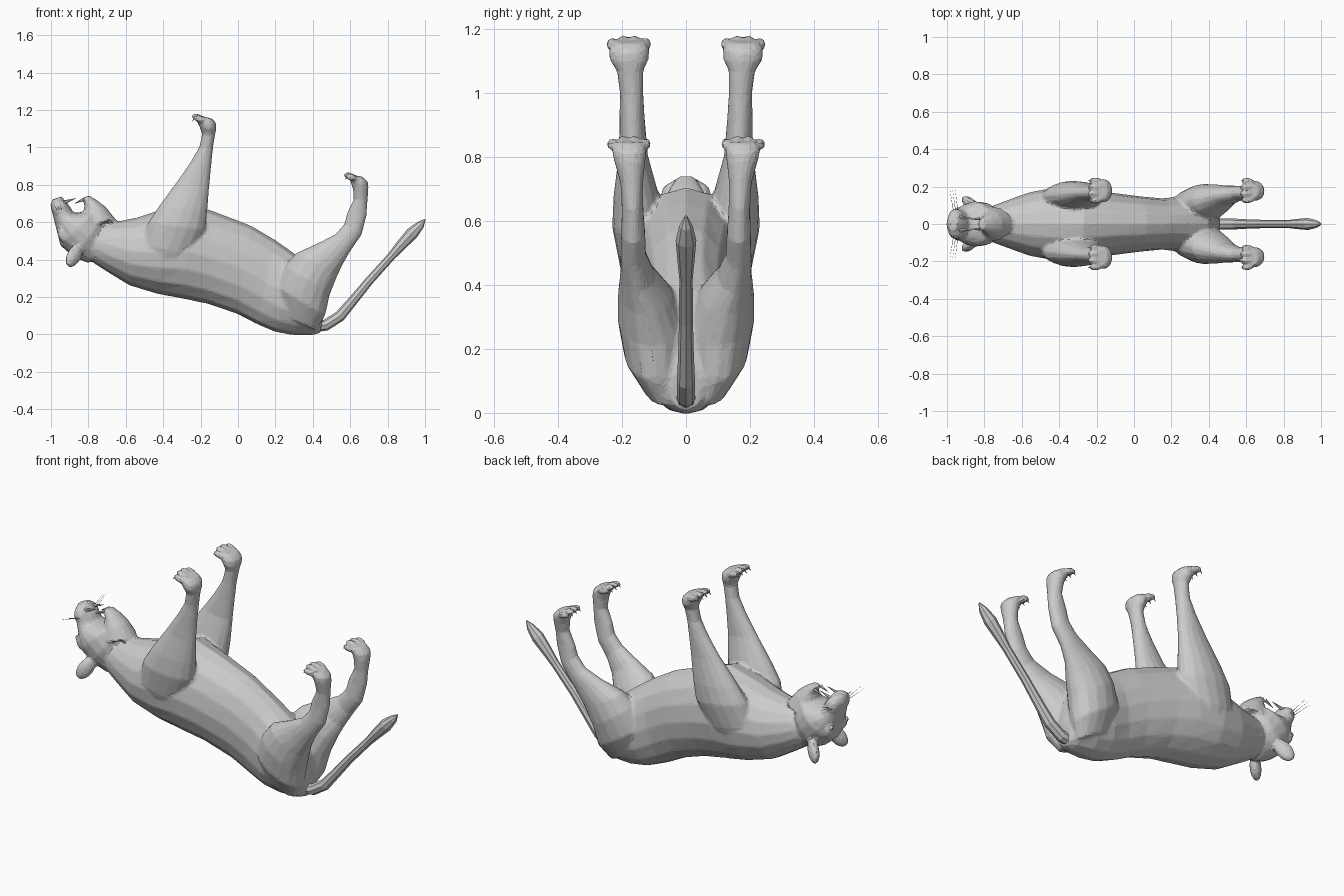
import bpy, bmesh, math
from mathutils import Vector, Matrix


def finish(bm, name):
    bmesh.ops.recalc_face_normals(bm, faces=bm.faces)
    me = bpy.data.meshes.new(name)
    bm.to_mesh(me)
    bm.free()
    ob = bpy.data.objects.new(name, me)
    bpy.context.collection.objects.link(ob)
    return ob


def loft(bm, rows, side=1, n=16):
    """Rows: edge point a (x, z), edge point b (x, z), y centre, y half-width."""
    rings = []
    for ax, az, bx, bz, yc, w in rows:
        ring = []
        for i in range(n):
            t = 2 * math.pi * i / n
            c, s = math.cos(t), math.sin(t)
            ring.append(bm.verts.new(((ax + bx) / 2 + (ax - bx) / 2 * c,
                                      side * (yc + w * s),
                                      (az + bz) / 2 + (az - bz) / 2 * c)))
        rings.append(ring)
    for p, q in zip(rings, rings[1:]):
        for i in range(n):
            j = (i + 1) % n
            bm.faces.new((p[i], p[j], q[j], q[i]))
    bm.faces.new(rings[0])
    bm.faces.new(rings[-1])


def ball(bm, pos, size, axis=(0, 0, 1), seg=10):
    rot = Vector(axis).to_track_quat('Z', 'Y').to_matrix().to_4x4()
    m = Matrix.Translation(pos) @ rot @ Matrix.Diagonal((*size, 1))
    bmesh.ops.create_uvsphere(bm, u_segments=seg, v_segments=7, radius=1, matrix=m)


def spike(bm, p, q, r, seg=6):
    p, q = Vector(p), Vector(q)
    rot = (q - p).to_track_quat('Z', 'Y').to_matrix().to_4x4()
    bmesh.ops.create_cone(bm, cap_ends=True, segments=seg, radius1=r, radius2=r * 0.1,
                          depth=(q - p).length, matrix=Matrix.Translation((p + q) / 2) @ rot)


TORSO = [(-.70, .60, -.80, .40, 0, .10), (-.64, .605, -.70, .335, 0, .13),
         (-.54, .625, -.58, .262, 0, .17), (-.42, .665, -.43, .217, 0, .195),
         (-.27, .705, -.28, .188, 0, .192), (-.12, .655, -.16, .163, 0, .17),
         (.07, .582, 0, .108, 0, .148), (.20, .505, .10, .055, 0, .137),
         (.32, .42, .20, .013, 0, .15), (.40, .36, .30, -.004, 0, .145),
         (.45, .24, .40, -.004, 0, .105), (.46, .13, .44, .008, 0, .05)]
HEAD = [(-.80, .38, -.70, .55, 0, .08), (-.88, .415, -.72, .62, 0, .115),
        (-.95, .475, -.76, .67, 0, .122), (-.965, .535, -.82, .655, 0, .107),
        (-.978, .59, -.88, .65, 0, .085), (-.993, .65, -.895, .68, 0, .075),
        (-1.004, .69, -.92, .712, 0, .06), (-.995, .72, -.945, .738, 0, .036)]
JAW = [(-.86, .58, -.65, .61, 0, .095), (-.83, .64, -.705, .68, 0, .072),
       (-.82, .69, -.75, .715, 0, .05), (-.835, .73, -.795, .742, 0, .03)]
FRONT_LEG = [(-.48, .36, -.34, .30, .10, .06), (-.52, .48, -.24, .42, .125, .08),
             (-.48, .60, -.175, .56, .148, .083), (-.42, .69, -.163, .66, .155, .072),
             (-.325, .82, -.153, .79, .165, .046), (-.255, .92, -.143, .90, .168, .040),
             (-.208, 1.0, -.133, 1.0, .17, .037), (-.192, 1.07, -.122, 1.07, .175, .042),
             (-.205, 1.11, -.116, 1.10, .178, .062), (-.22, 1.14, -.116, 1.13, .178, .064),
             (-.20, 1.168, -.14, 1.155, .178, .05)]
HIND_LEG = [(.22, .11, .42, .02, .06, .065), (.20, .26, .466, .10, .095, .098),
            (.25, .37, .49, .21, .107, .107), (.31, .435, .53, .31, .128, .085),
            (.42, .485, .563, .38, .152, .054), (.52, .535, .604, .45, .165, .04),
            (.568, .59, .66, .53, .165, .038), (.583, .65, .688, .635, .167, .034),
            (.618, .72, .693, .72, .17, .036), (.615, .775, .698, .785, .175, .048),
            (.60, .82, .696, .815, .178, .055), (.61, .85, .665, .845, .178, .044)]

# Body: overlapping lofts fused into one faceted skin
bm = bmesh.new()
for rows in (TORSO, HEAD, JAW):
    loft(bm, rows)
for s in (1, -1):
    loft(bm, FRONT_LEG, s)
    loft(bm, HIND_LEG, s)
    for k in range(4):                       # toes
        y = s * (.126 + .035 * k)
        out = .008 if k in (1, 2) else 0
        ball(bm, (-.207 - out, y, 1.152 + out), (.019, .019, .036), (-1, 0, .3))
        ball(bm, (.605 - out, y, .84 + out), (.018, .018, .034), (-1, 0, .2))
    ball(bm, (-.95, s * .04, .67), (.042, .042, .055), (-.4, 0, 1))    # muzzle pads
    ball(bm, (-.935, s * .062, .535), (.03, .03, .045), (-.3, 0, 1))   # brow
    ball(bm, (-.877, s * .11, .42), (.03, .044, .07), (-.05, s * .04, -.09))  # ears
body = finish(bm, "body")
rm = body.modifiers.new("fuse", 'REMESH')
rm.mode = 'VOXEL'
rm.voxel_size = .009
sm = body.modifiers.new("soften", 'SMOOTH')
sm.factor = .5
sm.iterations = 4
dc = body.modifiers.new("facets", 'DECIMATE')
dc.ratio = .1

# Tail with a tufted tip
PATH = [(.40, .045, .035), (.47, .05, .03), (.545, .098, .03), (.61, .175, .026), (.70, .285, .023),
        (.82, .418, .022), (.87, .475, .028), (.93, .54, .034), (.975, .585, .022), (1.0, .615, .004)]
rows = []
for i, (x, z, r) in enumerate(PATH):
    p, q = PATH[max(i - 1, 0)], PATH[min(i + 1, len(PATH) - 1)]
    d = Vector((q[0] - p[0], q[1] - p[1])).normalized()
    rows.append((x - d.y * r, z + d.x * r, x + d.y * r, z - d.x * r, 0, r * .95))
bm = bmesh.new()
loft(bm, rows, n=8)
finish(bm, "tail")

# Eyes and nose
bm = bmesh.new()
for s in (1, -1):
    ball(bm, (-.955, s * .066, .555), (.015, .015, .015))
finish(bm, "eyes")
bm = bmesh.new()
ball(bm, (-.984, 0, .703), (.014, .03, .022))
finish(bm, "nose")

# Fangs, whiskers and claws
fangs, whiskers, claws = bmesh.new(), bmesh.new(), bmesh.new()
for s in (1, -1):
    spike(fangs, (-.935, s * .035, .705), (-.865, s * .032, .728), .011)
    spike(fangs, (-.825, s * .028, .722), (-.875, s * .026, .70), .009)
    for k in range(3):
        spike(whiskers, (-.965 + .012 * k, s * .065, .665),
              (-.985 + .014 * k, s * .19, .69 + .012 * k), .0018, 3)
    for k in range(4):
        y = s * (.126 + .035 * k)
        spike(claws, (-.228, y, 1.16), (-.245, y, 1.14), .007, 5)
        spike(claws, (.588, y, .845), (.572, y, .828), .007, 5)
finish(fangs, "fangs")
finish(whiskers, "whiskers")
finish(claws, "claws")
